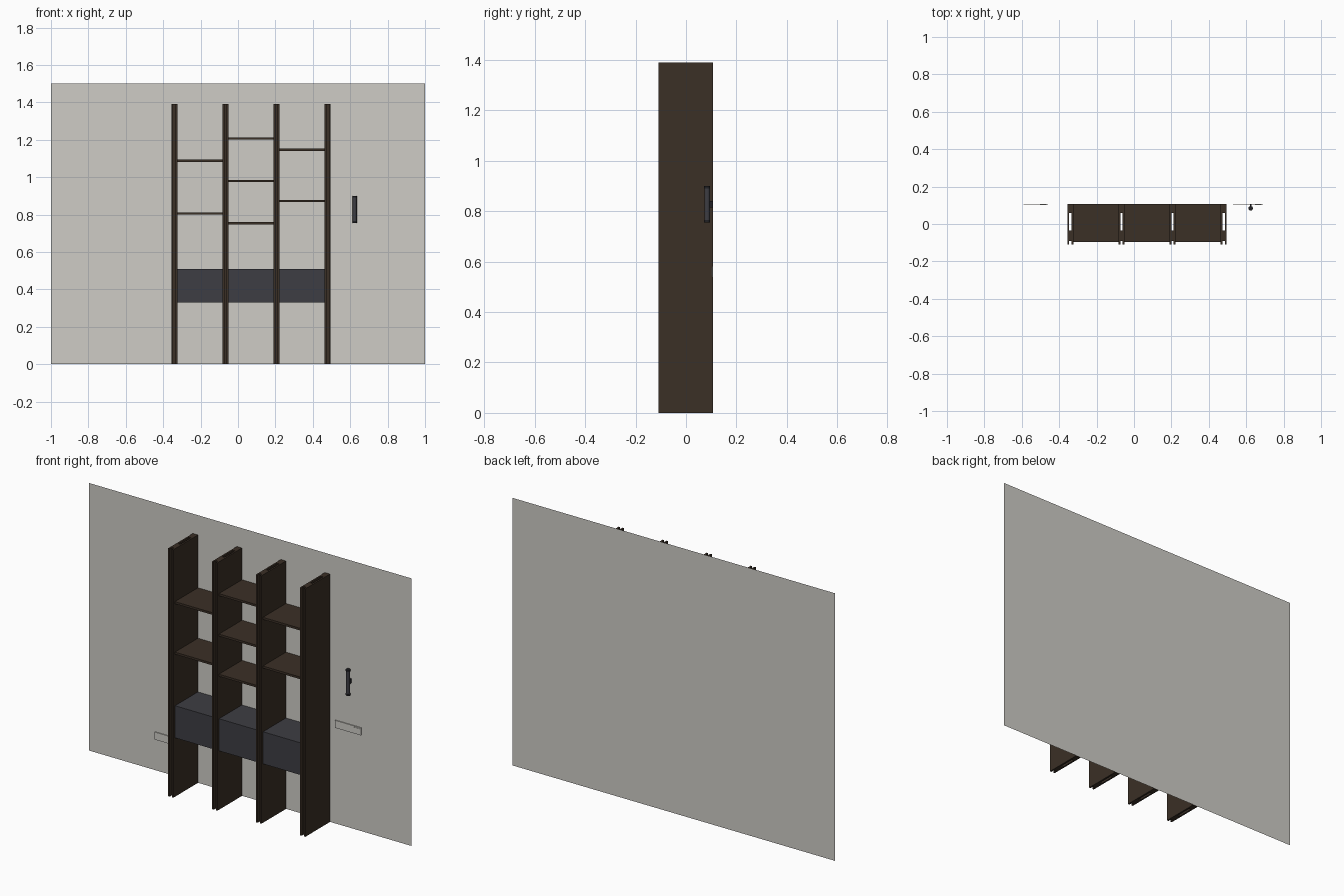
import bpy

cube = bpy.data.objects.get("Cube")
if cube:
    bpy.data.objects.remove(cube, do_unlink=True)


def material(name, rgb):
    m = bpy.data.materials.new(name)
    m.use_nodes = True
    m.diffuse_color = (*rgb, 1)
    m.node_tree.nodes["Principled BSDF"].inputs["Base Color"].default_value = (*rgb, 1)
    return m


plaster = material("warm grey plaster", (0.62, 0.605, 0.565))
wood = material("dark brown wood", (0.043, 0.029, 0.019))
slate = material("slate lacquer", (0.047, 0.047, 0.056))
black = material("black metal", (0.015, 0.015, 0.018))


def box(name, x, y, z, mat):
    """Box from (min, max) ranges on each axis."""
    bpy.ops.mesh.primitive_cube_add(size=1)
    o = bpy.context.object
    o.name = name
    o.location = [sum(r) / 2 for r in (x, y, z)]
    o.scale = [r[1] - r[0] for r in (x, y, z)]
    o.data.materials.append(mat)
    return o


FRONT, WALL = -0.11, 0.109
BACK = WALL - 0.001
HEIGHT = 1.39
HALF, BOARD = 0.016, 0.0095
posts = [-0.34, -0.067, 0.206, 0.479]

# Wall sheet
bpy.ops.mesh.primitive_plane_add(size=1, location=(0, WALL, 0.75), rotation=(1.570796, 0, 0))
wall = bpy.context.object
wall.name = "wall"
wall.scale = (2, 1.5, 1)
wall.data.materials.append(plaster)

# Uprights: paired boards around recessed spacer strips
for i, x in enumerate(posts):
    for side in (-1, 1):
        edges = sorted((x + side * HALF, x + side * (HALF - BOARD)))
        box(f"upright_board_{i}_{side}", edges, (FRONT, BACK), (0, HEIGHT), wood)
    inner = (x - HALF + BOARD, x + HALF - BOARD)
    box(f"front_spacer_{i}", inner, (-0.09, -0.035), (0, HEIGHT), wood)
    box(f"back_spacer_{i}", inner, (0.06, BACK), (0, HEIGHT), wood)

# Shelves and cabinets in each bay
bay_shelves = [(1.088, 0.805), (1.206, 0.979, 0.754), (1.146, 0.873)]
for i, heights in enumerate(bay_shelves):
    span = (posts[i] + HALF, posts[i + 1] - HALF)
    for j, z in enumerate(heights):
        box(f"shelf_{i}_{j}", span, (-0.096, BACK), (z - 0.006, z + 0.006), wood)
    box(f"cabinet_{i}", span, (-0.095, BACK), (0.33, 0.51), slate)

# Wall plates with a raised end module
for i, (x0, x1, z) in enumerate([(-0.59, -0.46, 0.195), (0.53, 0.69, 0.56), (0.02, 0.11, 0.675)]):
    box(f"wall_plate_{i}", (x0, x1), (WALL - 0.006, BACK), (z - 0.021, z + 0.021), plaster)
    box(f"plate_module_{i}", (x1 - 0.042, x1 - 0.008), (WALL - 0.008, WALL - 0.005),
        (z - 0.015, z + 0.015), plaster)

# Slim wall light: tube, end caps and bracket
def tube(name, radius, z0, z1, mat):
    bpy.ops.mesh.primitive_cylinder_add(vertices=24, radius=radius, depth=z1 - z0,
                                        location=(0.624, 0.084, (z0 + z1) / 2))
    o = bpy.context.object
    o.name = name
    o.data.materials.append(mat)
    bpy.ops.object.shade_smooth_by_angle()


tube("light_tube", 0.011, 0.765, 0.89, slate)
tube("light_top_cap", 0.012, 0.89, 0.9, black)
tube("light_bottom_cap", 0.012, 0.755, 0.765, black)
box("light_bracket", (0.619, 0.629), (0.084, BACK), (0.815, 0.84), black)
